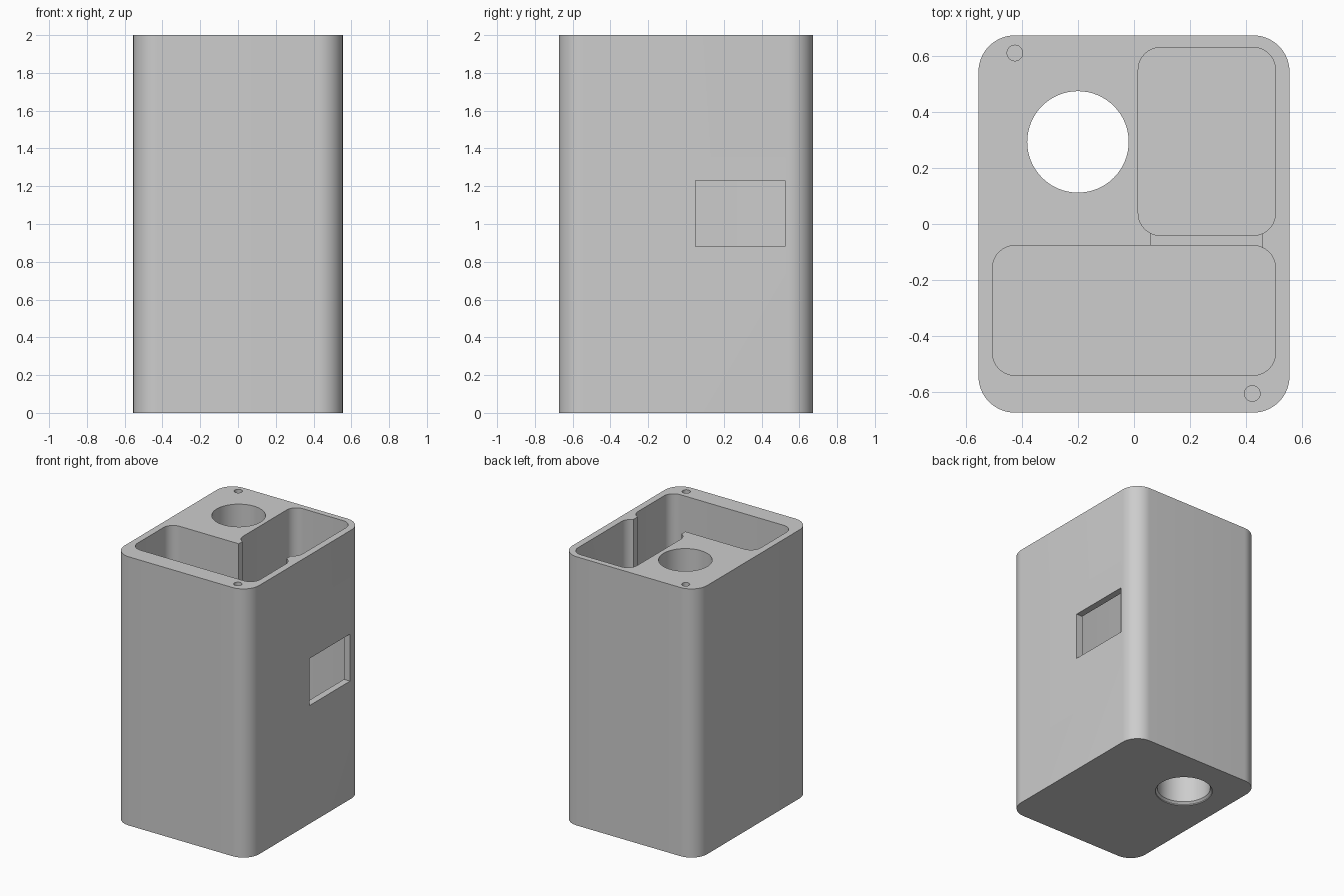
import bpy, bmesh
from math import sin, cos, pi, radians

cube = bpy.data.objects.get("Cube")
if cube:
    bpy.data.objects.remove(cube, do_unlink=True)

HEIGHT = 2.0
FLOOR = 0.05

grey = bpy.data.materials.new("plain_grey")
grey.use_nodes = True
grey.diffuse_color = (0.61, 0.61, 0.61, 1)
grey.node_tree.nodes["Principled BSDF"].inputs["Base Color"].default_value = grey.diffuse_color


def loft(name, rings):
    """Capped solid through (outline, z) rings with equal point counts."""
    bm = bmesh.new()
    loops = [[bm.verts.new((x, y, z)) for x, y in pts] for pts, z in rings]
    n = len(loops[0])
    for low, high in zip(loops, loops[1:]):
        for i in range(n):
            j = (i + 1) % n
            bm.faces.new((low[i], low[j], high[j], high[i]))
    bm.faces.new(loops[0][::-1])
    bm.faces.new(loops[-1])
    bmesh.ops.recalc_face_normals(bm, faces=bm.faces)
    mesh = bpy.data.meshes.new(name)
    bm.to_mesh(mesh)
    bm.free()
    mesh.materials.append(grey)
    obj = bpy.data.objects.new(name, mesh)
    bpy.context.collection.objects.link(obj)
    return obj


def rounded_rect(x0, x1, y0, y1, r, steps=10):
    corners = [(x1 - r, y1 - r), (x0 + r, y1 - r), (x0 + r, y0 + r), (x1 - r, y0 + r)]
    return [(cx + r * cos((q + s / steps) * pi / 2), cy + r * sin((q + s / steps) * pi / 2))
            for q, (cx, cy) in enumerate(corners) for s in range(steps + 1)]


def rect(x0, x1, y0, y1):
    return [(x0, y0), (x1, y0), (x1, y1), (x0, y1)]


def circle(cx, cy, r, n=64):
    return [(cx + r * cos(2 * pi * i / n), cy + r * sin(2 * pi * i / n)) for i in range(n)]


def prism(name, outline, z0, z1=HEIGHT + 0.1):
    return loft(name, [(outline, z0), (outline, z1)])


# Rounded block
body = prism("enclosure_body", rounded_rect(-0.555, 0.555, -0.673, 0.673, 0.13, 16), 0, HEIGHT)

# Pockets, wall notch and side window
cutters = [
    prism("front_pocket", rounded_rect(-0.505, 0.505, -0.54, -0.077, 0.08), FLOOR),
    prism("back_pocket", rounded_rect(0.015, 0.505, -0.041, 0.63, 0.08), FLOOR),
    prism("wall_notch", rect(0.06, 0.458, -0.12, 0.0), FLOOR * 2),
    prism("side_window", rect(0.4, 0.7, 0.05, 0.525), 0.88, 1.23),
]

# Through hole with a small flare at the bottom
bore = circle(-0.2, 0.293, 0.181)
flare = circle(-0.2, 0.293, 0.195)
cutters.append(loft("through_hole", [(flare, -0.1), (flare, 0.008), (bore, 0.022), (bore, HEIGHT + 0.1)]))

# Screw holes in opposite corners
for x, y in ((-0.425, 0.61), (0.422, -0.605)):
    cutters.append(prism("screw_hole", circle(x, y, 0.028, 24), HEIGHT - 0.3))

bpy.ops.object.select_all(action='DESELECT')
bpy.context.view_layer.objects.active = body
body.select_set(True)
for cutter in cutters:
    mod = body.modifiers.new(cutter.name, 'BOOLEAN')
    mod.operation = 'DIFFERENCE'
    mod.solver = 'EXACT'
    mod.object = cutter
    bpy.ops.object.modifier_apply(modifier=mod.name)
    bpy.data.objects.remove(cutter, do_unlink=True)

bpy.ops.object.shade_smooth_by_angle(angle=radians(25))
